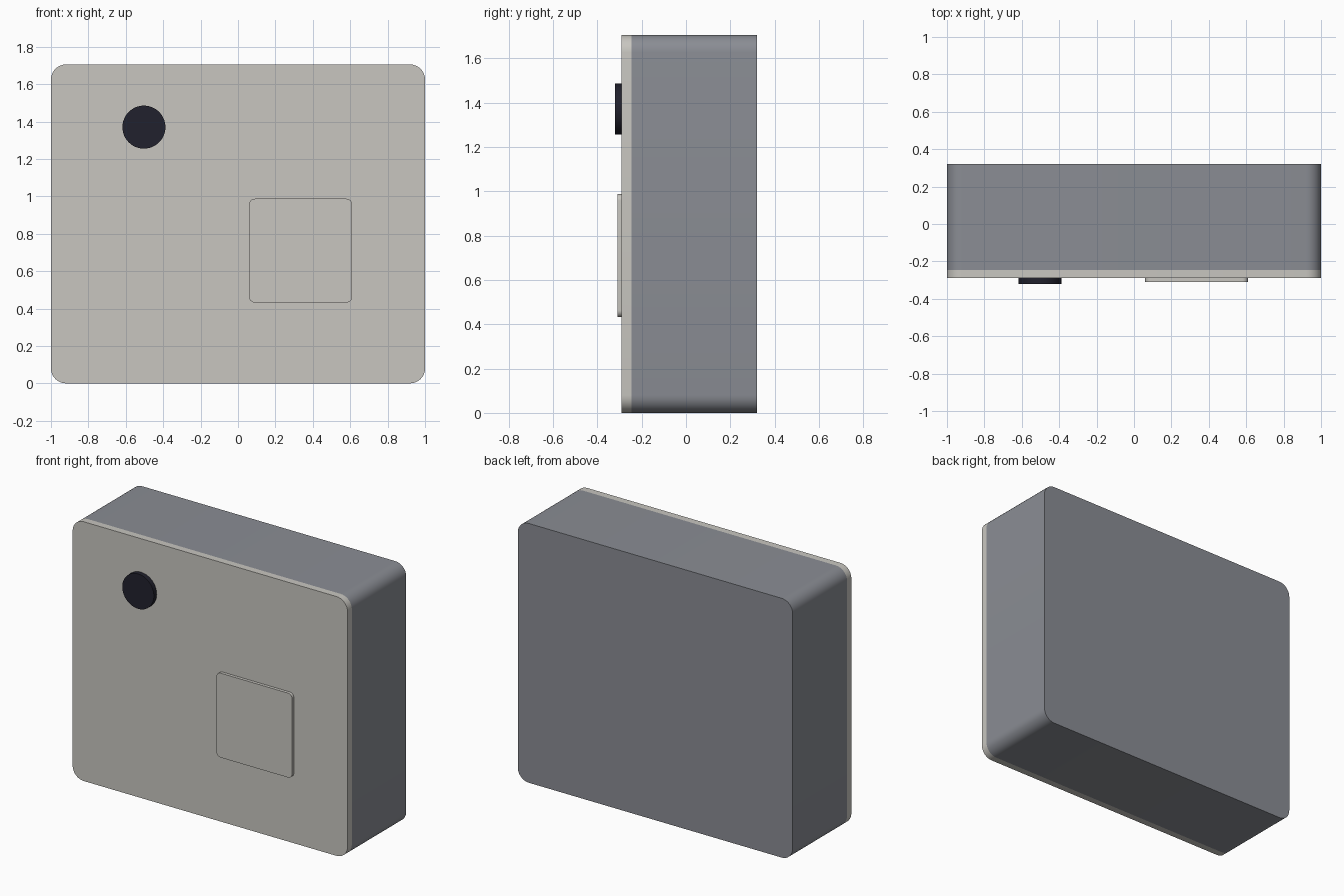
import bpy
import bmesh
import math

default = bpy.data.objects.get("Cube")
if default:
    bpy.data.objects.remove(default, do_unlink=True)


def material(name, rgb):
    mat = bpy.data.materials.new(name)
    mat.use_nodes = True
    mat.diffuse_color = (*rgb, 1)
    mat.node_tree.nodes["Principled BSDF"].inputs["Base Color"].default_value = (*rgb, 1)
    return mat


def finish(obj, mat):
    obj.data.materials.append(mat)
    bpy.ops.object.select_all(action="DESELECT")
    obj.select_set(True)
    bpy.context.view_layer.objects.active = obj
    bpy.ops.object.shade_smooth_by_angle(angle=math.radians(30))


def rounded_slab(name, x, y, z, radius, mat):
    """Box spanning the given ranges, with its four front-to-back edges rounded."""
    bm = bmesh.new()
    bmesh.ops.create_cube(bm, size=1)
    for v in bm.verts:
        for axis, (low, high) in enumerate((x, y, z)):
            v.co[axis] = high if v.co[axis] > 0 else low
    depth_edges = [e for e in bm.edges if abs(e.verts[0].co.y - e.verts[1].co.y) > 1e-4]
    bmesh.ops.bevel(bm, geom=depth_edges, offset=radius, segments=8,
                    profile=0.5, affect="EDGES")
    mesh = bpy.data.meshes.new(name)
    bm.to_mesh(mesh)
    bm.free()
    obj = bpy.data.objects.new(name, mesh)
    bpy.context.collection.objects.link(obj)
    finish(obj, mat)


grey = material("casing grey", (0.255, 0.266, 0.296))
cream = material("warm off-white", (0.578, 0.565, 0.527))
dark = material("dark navy", (0.015, 0.015, 0.026))

# Casing and front panel share one outline
WIDTH, HEIGHT = (-1, 1), (0, 1.705)
rounded_slab("casing", WIDTH, (-0.245, 0.32), HEIGHT, 0.08, grey)
rounded_slab("front_panel", WIDTH, (-0.29, -0.245), HEIGHT, 0.08, cream)

# Raised square button
rounded_slab("square_button", (0.06, 0.61), (-0.31, -0.29), (0.432, 0.987), 0.03, cream)

# Round dark knob
bpy.ops.mesh.primitive_cylinder_add(vertices=48, radius=0.115, depth=0.03,
                                    location=(-0.503, -0.305, 1.37),
                                    rotation=(math.pi / 2, 0, 0))
knob = bpy.context.object
knob.name = "round_knob"
finish(knob, dark)
